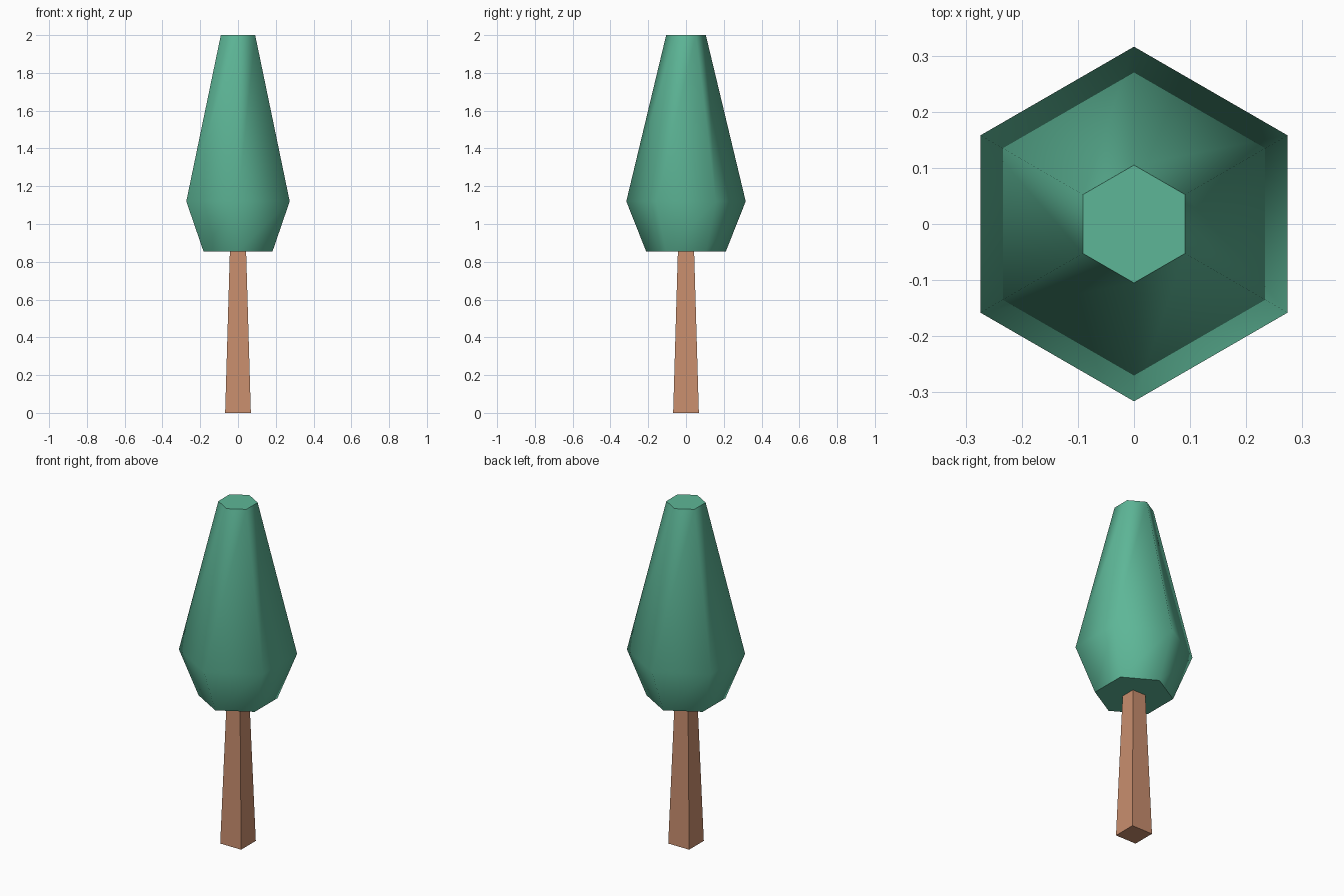
import bpy, bmesh, math

if "Cube" in bpy.data.objects:
    bpy.data.objects.remove(bpy.data.objects["Cube"])


def material(name, colour):
    mat = bpy.data.materials.new(name)
    mat.diffuse_color = (*colour, 1)
    mat.use_nodes = True
    mat.node_tree.nodes["Principled BSDF"].inputs["Base Color"].default_value = mat.diffuse_color
    return mat


def stacked_prism(name, sides, start, rings, mat, smooth):
    """Closed solid lofted through (radius, z) rings of a regular polygon."""
    bm = bmesh.new()
    loops = []
    for r, z in rings:
        angles = [start + math.tau * i / sides for i in range(sides)]
        loops.append([bm.verts.new((r * math.cos(a), r * math.sin(a), z)) for a in angles])
    for low, high in zip(loops, loops[1:]):
        for i in range(sides):
            j = (i + 1) % sides
            bm.faces.new((low[i], low[j], high[j], high[i])).smooth = smooth
    bm.faces.new(loops[0][::-1])
    bm.faces.new(loops[-1])
    # Flat caps keep a crisp rim
    for edge in bm.edges:
        if any(not f.smooth for f in edge.link_faces):
            edge.smooth = False
    mesh = bpy.data.meshes.new(name)
    bm.to_mesh(mesh)
    bm.free()
    mesh.materials.append(mat)
    obj = bpy.data.objects.new(name, mesh)
    bpy.context.collection.objects.link(obj)
    return obj


bark = material("bark", (0.58, 0.27, 0.155))
leaf = material("leaf", (0.11, 0.47, 0.31))

# Square tapered trunk
root2 = math.sqrt(2)
stacked_prism("trunk", 4, math.pi / 4,
              [(0.068 * root2, 0), (0.043 * root2, 0.855)], bark, False)

# Six-sided foliage with corners towards front and back
stacked_prism("foliage", 6, math.pi / 2,
              [(0.211, 0.855), (0.316, 1.12), (0.105, 2.0)], leaf, True)
